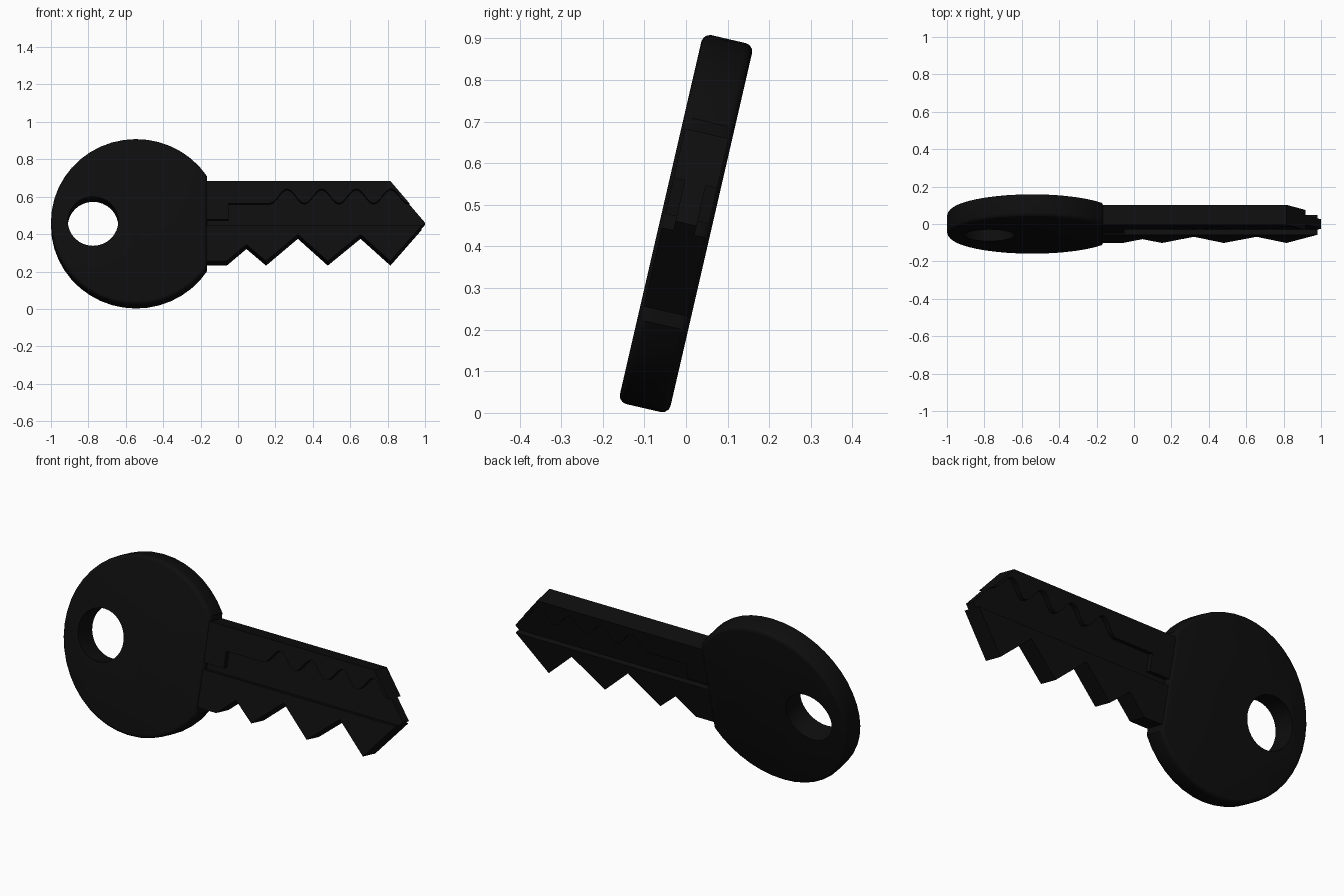
import bpy, bmesh, math
from mathutils import Matrix

if "Cube" in bpy.data.objects:
    bpy.data.objects.remove(bpy.data.objects["Cube"])

TILT = Matrix.Translation((0, 0, 0.455)) @ Matrix.Rotation(math.radians(-13), 4, 'X')

black = bpy.data.materials.new("black_plastic")
black.diffuse_color = (0.0042, 0.0042, 0.0042, 1)
black.use_nodes = True
black.node_tree.nodes["Principled BSDF"].inputs["Base Color"].default_value = black.diffuse_color


def prism(name, outline, y0, y1):
    """Extrude an x/z outline between two depths."""
    bm = bmesh.new()
    face = bm.faces.new([bm.verts.new((x, y0, z)) for x, z in outline])
    ext = bmesh.ops.extrude_face_region(bm, geom=[face])
    moved = [g for g in ext["geom"] if isinstance(g, bmesh.types.BMVert)]
    bmesh.ops.translate(bm, verts=moved, vec=(0, y1 - y0, 0))
    bmesh.ops.recalc_face_normals(bm, faces=bm.faces)
    me = bpy.data.meshes.new(name)
    bm.to_mesh(me)
    bm.free()
    me.materials.append(black)
    ob = bpy.data.objects.new(name, me)
    bpy.context.collection.objects.link(ob)
    ob.matrix_world = TILT
    return ob


def cut(ob, cutter):
    m = ob.modifiers.new("cut", 'BOOLEAN')
    m.operation = 'DIFFERENCE'
    m.solver = 'EXACT'
    m.object = cutter
    cutter.hide_render = True
    cutter.hide_set(True)


def circle(cx, cz, r, n):
    return [(cx + r * math.cos(2 * math.pi * i / n), cz + r * math.sin(2 * math.pi * i / n))
            for i in range(n)]


# Round handle, flattened where it meets the blade
T = 0.0625
a0 = math.acos(0.38 / 0.455)
N = 36
outline = [(-0.545 + 0.455 * math.cos(a), 0.455 * math.sin(a))
           for a in (a0 + (2 * math.pi - 2 * a0) * i / N for i in range(N + 1))]
handle = prism("handle", outline, -T, T)
bev = handle.modifiers.new("rounded_rim", 'BEVEL')
bev.width = 0.02
bev.segments = 3
bev.limit_method = 'ANGLE'
bev.angle_limit = math.radians(60)
cut(handle, prism("hole_cutter", circle(-0.775, 0.0, 0.135, 32), -0.2, 0.2))

# Toothed blade
S = 0.054
blade = prism("blade", [
    (-0.25, 0.222), (0.815, 0.222), (1.0, 0.0), (0.815, -0.217), (0.655, -0.07),
    (0.48, -0.217), (0.32, -0.07), (0.15, -0.217), (0.045, -0.126),
    (-0.06, -0.217), (-0.25, -0.217)], -S, S)

# Wavy recess above a long channel, on both faces
wave = [(x, 0.10 + 0.04 * (1 - math.cos(2 * math.pi * (x - 0.17) / 0.185)))
        for x in (0.17 + 0.185 * i / 10 for i in range(41))]
groove = [(-0.2, -0.022), (-0.2, 0.012), (-0.05, 0.012), (-0.05, 0.10)] + wave + [
    (1.1, 0.10), (1.1, -0.022)]
DEPTH = 0.028
for side, label in ((-1, "front"), (1, "back")):
    y0, y1 = sorted((side * (S - DEPTH), side * 0.2))
    cut(blade, prism(label + "_groove_cutter", groove, y0, y1))

for ob in (handle, blade):
    bpy.ops.object.select_all(action='DESELECT')
    bpy.context.view_layer.objects.active = ob
    ob.select_set(True)
    for m in list(ob.modifiers):
        bpy.ops.object.modifier_apply(modifier=m.name)
    bpy.ops.object.shade_smooth_by_angle(angle=math.radians(35))
